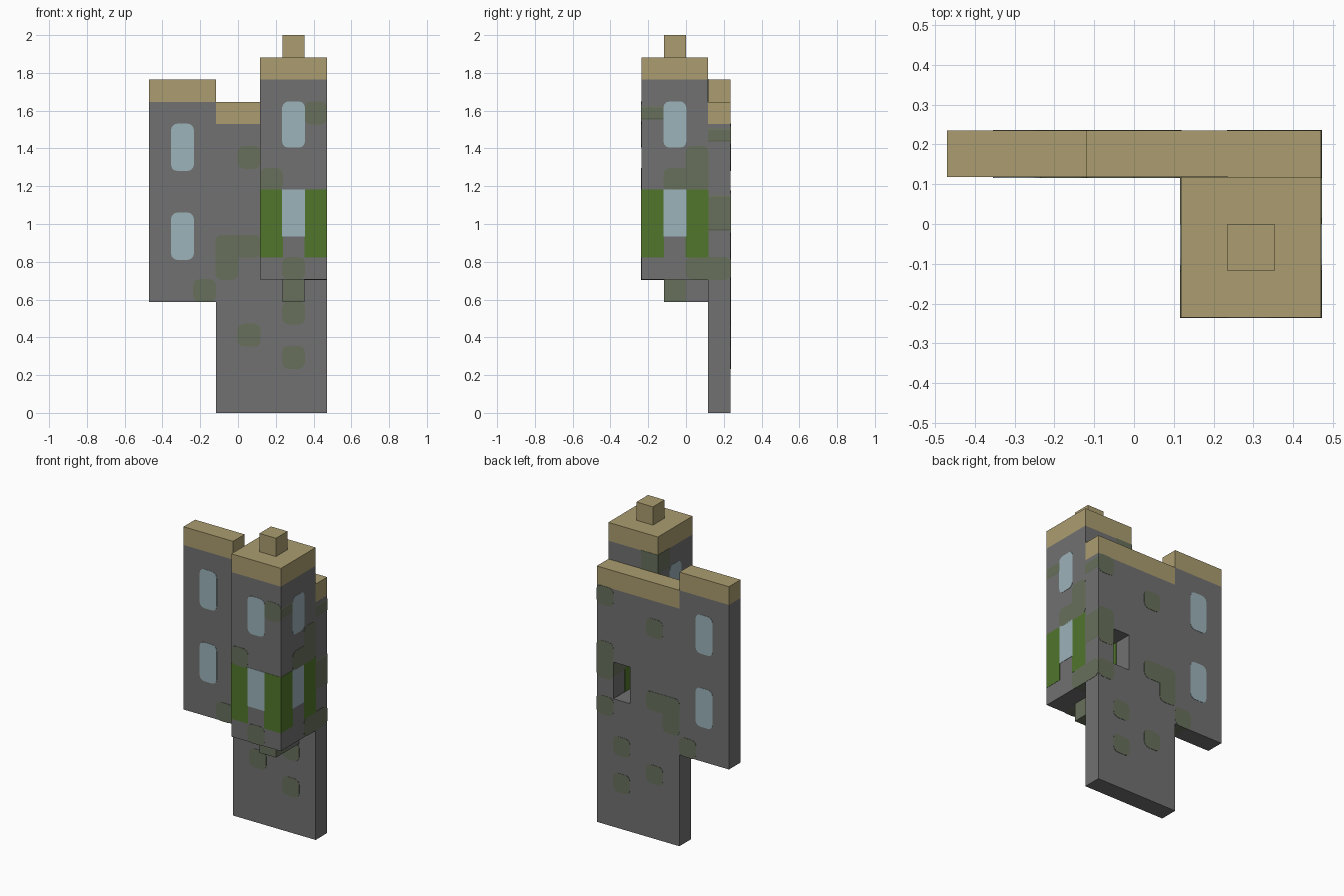
import bpy
import bmesh
from mathutils import Vector

cube = bpy.data.objects.get("Cube")
if cube:
    bpy.data.objects.remove(cube, do_unlink=True)

U = 2 / 17     # one building block
E = 0.015      # how far a painted panel stands proud, in blocks


def material(name, *rgb):
    linear = [((c / 255 + 0.055) / 1.055) ** 2.4 for c in rgb] + [1]
    mat = bpy.data.materials.new(name)
    mat.use_nodes = True
    mat.diffuse_color = linear
    bsdf = next(n for n in mat.node_tree.nodes if n.type == 'BSDF_PRINCIPLED')
    bsdf.inputs["Base Color"].default_value = linear
    return mat


STONE = material("grey stone", 113, 113, 113)
MOSS = material("mossy stone", 103, 112, 91)
SAND = material("sandstone", 171, 157, 112)
GLASS = material("pale glass", 156, 179, 186)
LEAF = material("leaf green", 81, 118, 44)


def block(name, mat, x, y, z, grow=0, round_axis=None, radius=0.28):
    """Box from block ranges; edges along round_axis may be rounded."""
    bm = bmesh.new()
    bmesh.ops.create_cube(bm, size=1)
    for v in bm.verts:
        v.co = Vector([(r[1] + grow if c > 0 else r[0] - grow) * U
                       for c, r in zip(v.co, (x, y, z))])
    if round_axis is not None:
        def along(e):
            d = e.verts[0].co - e.verts[1].co
            return abs(d[round_axis]) > 0.99 * d.length
        bmesh.ops.bevel(bm, geom=[e for e in bm.edges if along(e)],
                        offset=radius * U, segments=3, profile=0.5,
                        affect='EDGES')
    mesh = bpy.data.meshes.new(name)
    bm.to_mesh(mesh)
    bm.free()
    mesh.materials.append(mat)
    ob = bpy.data.objects.new(name, mesh)
    bpy.context.scene.collection.objects.link(ob)
    return ob


# Walls with sandstone copings
WALL_Y, TOWER_Y = (1, 2), (-2, 1)
wall = block("main_wall", STONE, (-1, 4), WALL_Y, (0, 13))
block("main_wall_coping", SAND, (-1, 4), WALL_Y, (13, 14))
block("side_wall", STONE, (-4, -1), WALL_Y, (5, 14))
block("side_wall_coping", SAND, (-4, -1), WALL_Y, (14, 15))

# Hanging tower, its roof, finial and bracket
tower = block("tower", STONE, (1, 4), TOWER_Y, (6, 15))
block("tower_roof", SAND, (1, 4), TOWER_Y, (15, 16))
block("roof_finial", SAND, (2, 3), (-1, 0), (16, 17))
block("bracket_inner", STONE, (2, 3), (0, 1), (5, 6))
block("bracket_outer", MOSS, (2, 3), (-1, 0), (5, 6))

# Doorway through the wall into the tower
cutter = block("doorway_cutter", STONE, (2, 3), (-1, 2.5), (7, 9))
cutter.hide_render = True
cutter.display_type = 'WIRE'
cutter.hide_set(True)
for ob in (wall, tower):
    mod = ob.modifiers.new("doorway", 'BOOLEAN')
    mod.operation = 'DIFFERENCE'
    mod.solver = 'EXACT'
    mod.object = cutter

# Side wall windows, showing on both faces
for name, top in (("lower", 9), ("upper", 13)):
    block(f"side_wall_window_{name}", GLASS, (-3, -2), WALL_Y,
          (top - 2.1, top), E, 1)

# Tower windows on three faces
FACES = (("front", 1, (2, 3), (-2, -1.9)),
         ("left", 0, (3.9, 4), (-1, 0)),
         ("right", 0, (1, 1.1), (-1, 0)))
for side, axis, x, y in FACES:
    block(f"tower_window_upper_{side}", GLASS, x, y, (11.95, 14), E, axis)
    block(f"tower_window_lower_{side}", GLASS, x, y, (7.95, 10.03), E)

# Green corner posts
for x in (1, 3):
    for y in (-2, 0):
        block("corner_post", LEAF, (x, x + 1), (y, y + 1), (7, 10.03), E)

# Moss through the walls: x range, z range
for x, z in (((0, 1), (11, 12)), ((-1, 1), (7, 8)), ((-1, 0), (6, 8)),
             ((-2, -1), (5, 6)), ((2, 3), (4, 5)), ((0, 1), (3, 4)),
             ((2, 3), (2, 3)), ((3, 4), (12, 13)), ((3, 4), (8, 10)),
             ((3, 4), (6, 7))):
    block("wall_moss", MOSS, x, WALL_Y, z, E, 1)

# Moss on the tower: x, y and z ranges, rounding axis
for x, y, z, axis in (((1, 2), (-2, -1), (10, 11), 1),
                      ((3, 4), (-2, -1), (13, 14), 1),
                      ((2, 3), (-2, -1), (6, 7), 1),
                      ((3, 4), (-1, 1), (10, 11), 0),
                      ((3, 4), (0, 1), (10, 12), 0),
                      ((3, 4), (0, 2), (6, 7), 0),
                      ((1, 2), (0, 1), (14, 15), None)):
    block("tower_moss", MOSS, x, y, z, E, axis)
